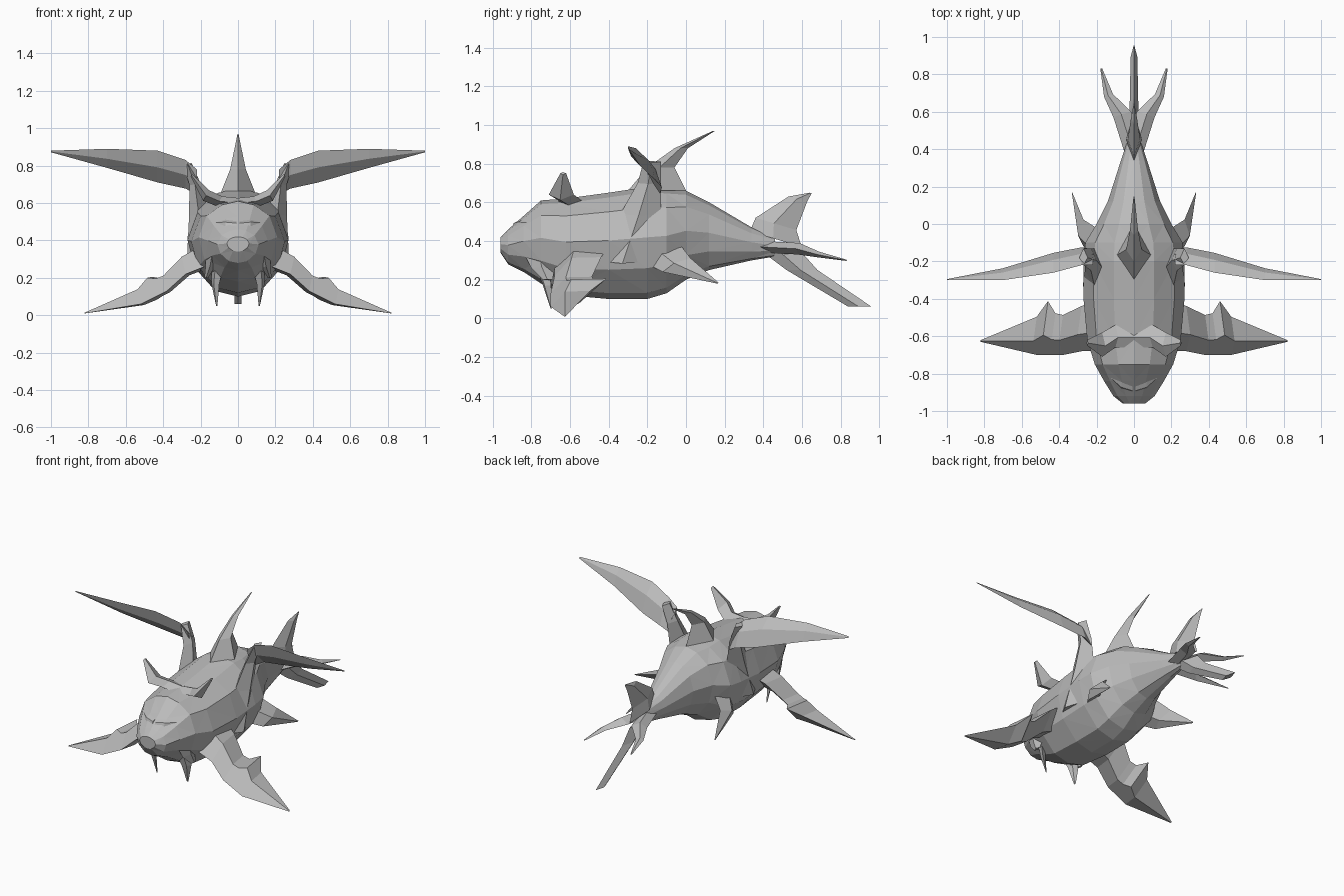
import bpy, bmesh
from mathutils import Vector

cube = bpy.data.objects.get("Cube")
if cube:
    bpy.data.objects.remove(cube, do_unlink=True)

GREY = (.5, .5, .5, 1)
skin = bpy.data.materials.new("grey skin")
skin.use_nodes = True
skin.diffuse_color = GREY
skin.node_tree.nodes["Principled BSDF"].inputs["Base Color"].default_value = GREY

SIDE = Vector((1, 0, 0))
BACK = Vector((0, 1, 0))
UP = Vector((0, 0, 1))


def loft(name, rings, mirrored=False):
    """Skin a row of closed rings into one flat-shaded part."""
    bm = bmesh.new()
    rows = [[bm.verts.new(point) for point in ring] for ring in rings]
    for near, far in zip(rows, rows[1:]):
        for i in range(len(near)):
            # Index i - 1 wraps around the ring by itself
            bm.faces.new((near[i - 1], near[i], far[i], far[i - 1]))
    bm.faces.new(rows[0])
    bm.faces.new(rows[-1])
    bmesh.ops.triangulate(bm, faces=bm.faces[:])
    bmesh.ops.recalc_face_normals(bm, faces=bm.faces[:])
    mesh = bpy.data.meshes.new(name)
    bm.to_mesh(mesh)
    bm.free()
    mesh.materials.append(skin)
    part = bpy.data.objects.new(name, mesh)
    bpy.context.collection.objects.link(part)
    if mirrored:
        part.modifiers.new("Mirror", 'MIRROR').use_mirror_merge = False


def blade(name, direction, fatness, stations, mirrored=False):
    """Tapering fin. Each station is a leading edge point and a chord length;
    the half thickness is the chord times the fatness."""
    direction = direction.normalized()
    leads = [Vector(station[:3]) for station in stations]
    span = leads[-1] - leads[0]
    normal = span.cross(direction).normalized()
    rings = []
    for lead, station in zip(leads, stations):
        chord = direction * station[3]
        bulge = normal * station[3] * fatness
        middle = lead + chord * .45
        rings.append([lead, middle + bulge, lead + chord, middle - bulge])
    loft(name, rings, mirrored)


def body_ring(y, bottom, top, width):
    """Faceted oval with a flattened back and a narrower belly."""
    widest = bottom + .55 * (top - bottom)
    rise, drop = top - widest, widest - bottom
    half = [(.4 * width, top - .1 * rise),
            (.8 * width, widest + .6 * rise),
            (width, widest),
            (.85 * width, widest - .5 * drop),
            (.45 * width, bottom + .1 * drop)]
    outline = [(0, top)] + half + [(0, bottom)]
    outline += [(-x, z) for x, z in reversed(half)]
    return [(x, y, z) for x, z in outline]


# Body, from the snout to the tail stem
body_stations = [
    (-.96, .34, .42, .06),
    (-.92, .28, .46, .11),
    (-.84, .24, .53, .16),
    (-.75, .18, .61, .21),
    (-.62, .12, .62, .25),
    (-.4, .1, .65, .27),
    (-.2, .1, .68, .27),
    (-.1, .13, .67, .26),
    (0, .2, .66, .2),
    (.12, .25, .6, .14),
    (.34, .3, .47, .07),
    (.46, .32, .42, .03),
]
loft("body", [body_ring(*station) for station in body_stations])

# Raised ridge above the mouth
blade("nose_ridge", BACK + UP, .2, [
    (0, -.92, .42, .16), (.06, -.9, .43, .15), (.12, -.84, .45, .1)], mirrored=True)

# Flaps at the corners of the mouth
blade("jaw_flap", BACK, .2, [
    (.13, -.86, .38, .2), (.15, -.8, .26, .12), (.17, -.74, .2, .05)], mirrored=True)

# Pointed barbels under the chin
blade("chin_barbel", BACK + SIDE, .25, [
    (.07, -.78, .28, .1), (.1, -.74, .17, .06), (.11, -.7, .05, .01)], mirrored=True)

# Brow crest with raised ear points
blade("brow_crest", BACK, .25, [
    (0, -.66, .6, .12), (.1, -.66, .61, .12),
    (.17, -.71, .64, .13), (.25, -.65, .75, .03)], mirrored=True)

# Shoulders that swell from the flanks and carry the wing fins
blade("shoulder", BACK, .25, [
    (.18, -.5, .3, .38), (.21, -.34, .54, .21),
    (.23, -.25, .7, .12), (.27, -.22, .81, .09)], mirrored=True)

# Large upper wing fins
blade("wing_fin", BACK - UP * 1.6, .12, [
    (.22, -.22, .78, .16), (.28, -.22, .83, .18), (.43, -.26, .88, .2),
    (.7, -.3, .89, .12), (1, -.3, .88, .01)], mirrored=True)

# Lower front flippers, notched behind the elbow
blade("front_flipper", BACK + UP * .4, .22, [
    (.18, -.68, .26, .3), (.28, -.68, .22, .26), (.38, -.7, .13, .23),
    (.42, -.7, .11, .24), (.46, -.7, .09, .31), (.52, -.7, .06, .22),
    (.82, -.63, .01, .01)], mirrored=True)

# Small rear flippers
blade("rear_flipper", BACK + UP * .5, .2, [
    (.2, -.2, .28, .2), (.27, -.12, .24, .16), (.33, .16, .18, .01)], mirrored=True)

# Back fin, sweeping to the rear
blade("back_fin", BACK, .3, [
    (0, -.3, .66, .3), (0, -.2, .78, .14), (0, -.06, .88, .07), (0, .14, .97, .01)])

# Tail with an upper lobe, a lower lobe and two side blades
blade("tail_upper_lobe", BACK - UP * .3, .15, [
    (0, .33, .45, .28), (0, .36, .52, .22), (0, .53, .63, .1), (0, .64, .65, .01)])
blade("tail_lower_lobe", BACK, .15, [
    (0, .4, .34, .2), (0, .52, .25, .16), (0, .84, .06, .12)])
blade("tail_side_blade", BACK * .3 - SIDE, .3, [
    (.05, .38, .37, .1), (.11, .57, .36, .1),
    (.16, .68, .33, .05), (.18, .83, .3, .01)], mirrored=True)
